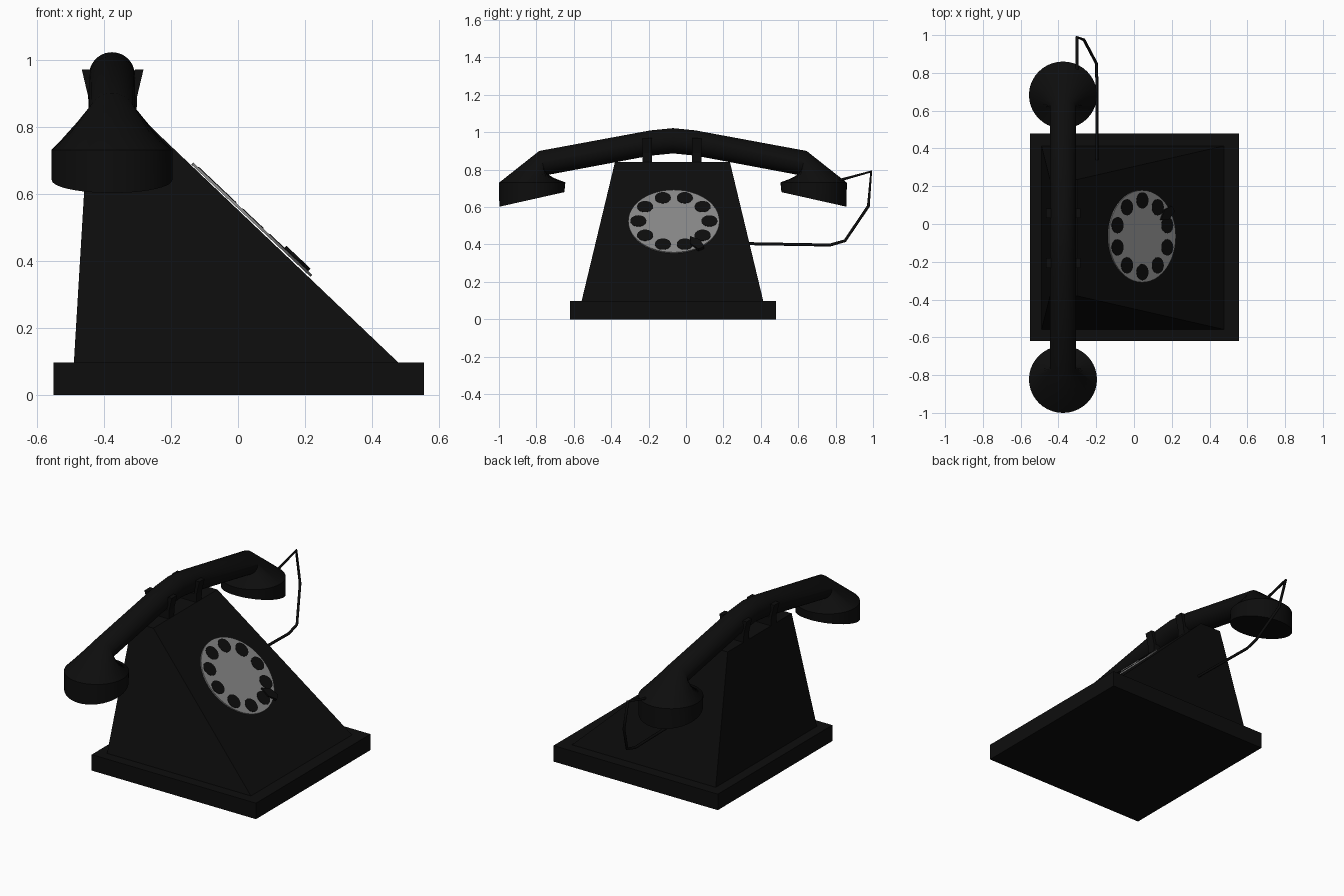
import bpy, bmesh, math
from mathutils import Vector, Matrix

if "Cube" in bpy.data.objects:
    bpy.data.objects.remove(bpy.data.objects["Cube"])


def material(name, value):
    m = bpy.data.materials.new(name)
    m.diffuse_color = (value, value, value, 1)
    m.use_nodes = True
    m.node_tree.nodes["Principled BSDF"].inputs["Base Color"].default_value = m.diffuse_color
    return m


BLACK = material("black", 0.004)
GREY = material("dial grey", 0.25)


def finish(name, bm, mat, smooth=False):
    bmesh.ops.recalc_face_normals(bm, faces=bm.faces[:])
    me = bpy.data.meshes.new(name)
    bm.to_mesh(me)
    bm.free()
    ob = bpy.data.objects.new(name, me)
    bpy.context.collection.objects.link(ob)
    me.materials.append(mat)
    if smooth:
        bpy.ops.object.select_all(action='DESELECT')
        ob.select_set(True)
        bpy.context.view_layer.objects.active = ob
        bpy.ops.object.shade_smooth_by_angle(angle=math.radians(30))
    return ob


def loft(name, rings, mat, smooth=False):
    """Skin a list of equal-length point rings and cap both ends."""
    bm = bmesh.new()
    vs = [[bm.verts.new(p) for p in r] for r in rings]
    n = len(vs[0])
    for a, b in zip(vs, vs[1:]):
        for i in range(n):
            j = (i + 1) % n
            bm.faces.new((a[i], a[j], b[j], b[i]))
    bm.faces.new(vs[0])
    bm.faces.new(vs[-1])
    return finish(name, bm, mat, smooth)


def rect(x0, x1, y0, y1, z):
    return [(x0, y0, z), (x1, y0, z), (x1, y1, z), (x0, y1, z)]


# Base plate and sloped, tapering body
loft("base", [rect(-0.55, 0.555, -0.62, 0.48, z) for z in (0, 0.097)], BLACK)
loft("body", [rect(-0.49, 0.485, -0.56, 0.415, 0.09),
              rect(-0.445, -0.303, -0.38, 0.235, 0.84)], BLACK)

# Frame of the sloped front: u downhill, v along y, n outward
U = Vector((1, 0, -0.943)).normalized()
V = Vector((0, 1, 0))
N = U.cross(V)
C = Vector((0.04, -0.065, 0.521))


def on_slope(u, v, h):
    return C + U * u + V * v + N * h


def slope_disc(name, u, v, r, h0, h1, mat, seg=40):
    ang = [2 * math.pi * i / seg for i in range(seg)]
    loft(name, [[on_slope(u + r * math.cos(a), v + r * math.sin(a), h) for a in ang]
                for h in (h0, h1)], mat)


# Dial with ten finger holes
slope_disc("dial", 0, 0, 0.244, -0.002, 0.006, GREY, 48)
for k in range(10):
    a = math.radians(36 * k)
    slope_disc("finger_hole", 0.19 * math.sin(a), 0.19 * math.cos(a),
               0.043, 0.004, 0.008, BLACK, 24)

# Finger stop: small wedge pointing to the dial centre
a = math.radians(56)
R, T = (math.sin(a), math.cos(a)), (math.cos(a), -math.sin(a))
wedge = [(0.155, 0), (0.205, 0.03), (0.262, 0.018), (0.262, -0.018), (0.205, -0.03)]
loft("finger_stop", [[on_slope(R[0] * r + T[0] * t, R[1] * r + T[1] * t, h)
                      for r, t in wedge] for h in (-0.002, 0.016)], BLACK)

# Cradle: two U-shaped forks
HX = -0.374
half = [(0.071, 0.83), (0.073, 0.89), (0.092, 0.97), (0.066, 0.97), (0.058, 0.89)]
fork = [(HX + x, z) for x, z in half] + [(HX - x, z) for x, z in reversed(half)]
for y in (-0.207, 0.057):
    loft("cradle_fork", [[(x, yy, z) for x, z in fork]
                         for yy in (y - 0.026, y + 0.026)], BLACK)

# Handset: lofted rings, (top d, top z, bottom d, bottom z, half width)
MID = -0.07
sections = [(0, 1.022, 0, 0.887, 0.068), (0.12, 1.010, 0.12, 0.875, 0.069),
            (0.715, 0.900, 0.68, 0.770, 0.070), (0.93, 0.730, 0.575, 0.732, 0.180),
            (0.928, 0.602, 0.58, 0.680, 0.180)]


def ring(s, side, n=40):
    td, tz, bd, bz, w = s
    pts = []
    for i in range(n):
        a = 2 * math.pi * i / n
        c = math.cos(a)
        d = (td + bd) / 2 + (td - bd) / 2 * c
        z = (tz + bz) / 2 + (tz - bz) / 2 * c
        pts.append((HX - 0.002 + w * math.sin(a), MID + side * d, z))
    return pts


loft("handset", [ring(s, -1) for s in reversed(sections)]
     + [ring(s, 1) for s in sections[1:]], BLACK, True)

# Cord from the body side to the handset
cu = bpy.data.curves.new("cord", 'CURVE')
cu.dimensions = '3D'
cu.bevel_depth = 0.008
cu.bevel_resolution = 2
cu.use_fill_caps = True
path = [(-0.197, 0.30, 0.405), (-0.197, 0.77, 0.397), (-0.199, 0.85, 0.42),
        (-0.265, 0.975, 0.605), (-0.302, 0.99, 0.79), (-0.302, 0.79, 0.735)]
sp = cu.splines.new('POLY')
sp.points.add(len(path) - 1)
for p, co in zip(sp.points, path):
    p.co = (*co, 1)
cu.materials.append(BLACK)
bpy.context.collection.objects.link(bpy.data.objects.new("cord", cu))
